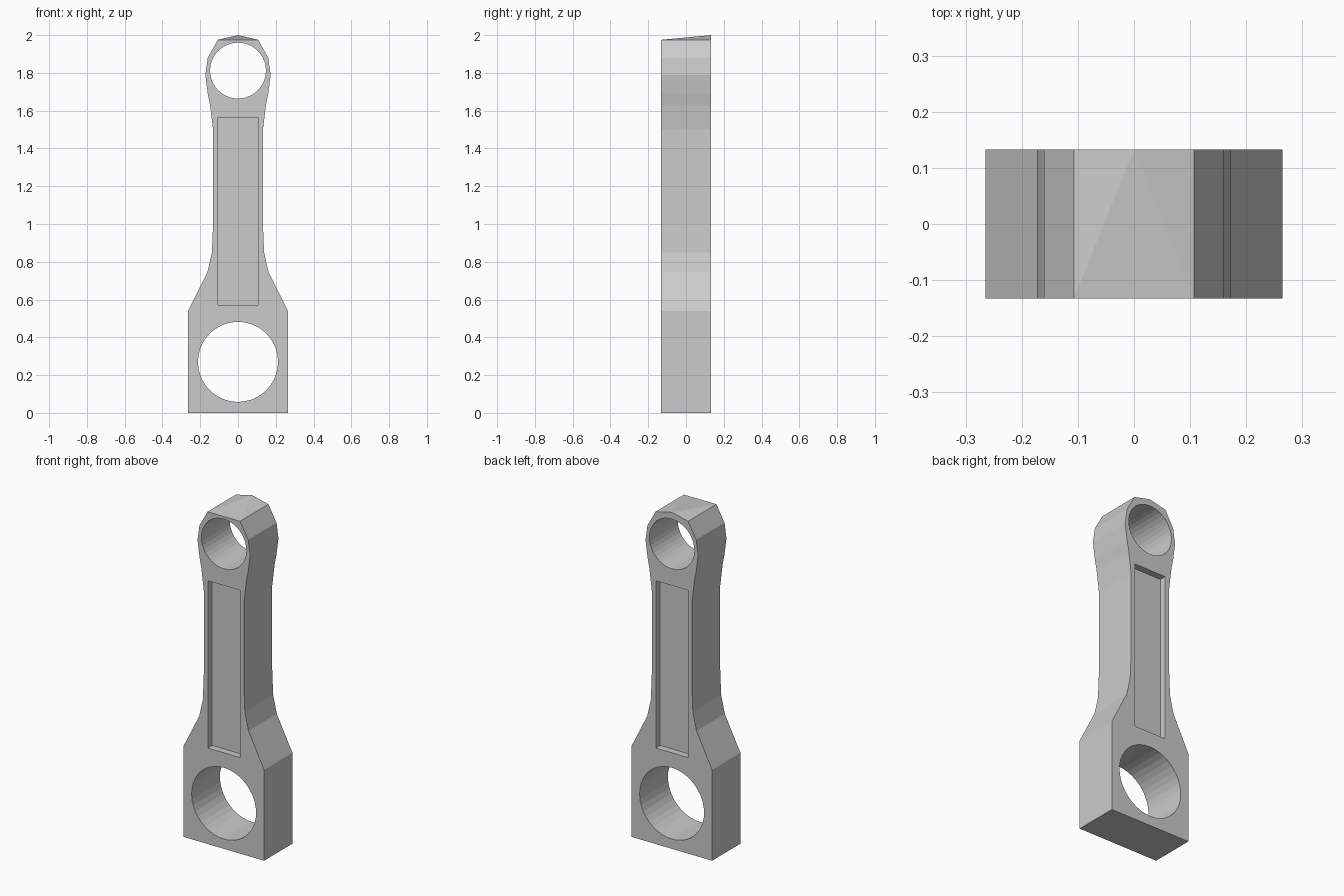
import bpy, bmesh, math

if "Cube" in bpy.data.objects:
    bpy.data.objects.remove(bpy.data.objects["Cube"])

HALF = 0.133          # half thickness of the rod
POCKET_DEPTH = 0.04

# Right-hand half of the outline (x, z), bottom to top
half = [(0.265, 0), (0.265, 0.54), (0.162, 0.745), (0.138, 0.85), (0.132, 1.0),
        (0.132, 1.5), (0.148, 1.63), (0.16, 1.69), (0.173, 1.79), (0.16, 1.88),
        (0.107, 1.975)]
left = [(-x, z) for x, z in reversed(half)]

# Rod body: extruded outline, the top sloping up to a peak at the back
bm = bmesh.new()
n = len(half)
front = [bm.verts.new((x, -HALF, z)) for x, z in half + left]
back = [bm.verts.new((x, HALF, z)) for x, z in half + left]
peak = bm.verts.new((0, HALF, 2.0))
bm.faces.new(front)
bm.faces.new(back[:n] + [peak] + back[n:])
for i in range(2 * n):
    if i != n - 1:
        j = (i + 1) % (2 * n)
        bm.faces.new((front[i], front[j], back[j], back[i]))
bm.faces.new((front[n - 1], front[n], peak))
bm.faces.new((front[n - 1], peak, back[n - 1]))
bm.faces.new((front[n], back[n], peak))
bmesh.ops.recalc_face_normals(bm, faces=bm.faces)
mesh = bpy.data.meshes.new("connecting_rod")
bm.to_mesh(mesh)
bm.free()
rod = bpy.data.objects.new("connecting_rod", mesh)
bpy.context.collection.objects.link(rod)


def cut(name):
    """Subtract the active object from the rod, then delete it."""
    cutter = bpy.context.object
    cutter.name = name
    cutter.hide_render = True
    mod = rod.modifiers.new(name, 'BOOLEAN')
    mod.operation = 'DIFFERENCE'
    mod.solver = 'EXACT'
    mod.object = cutter
    bpy.context.view_layer.objects.active = rod
    bpy.ops.object.modifier_apply(modifier=name)
    bpy.data.objects.remove(cutter)


# Crank and pin bores
for name, radius, z in (("big_bore", 0.212, 0.27), ("small_bore", 0.148, 1.812)):
    bpy.ops.mesh.primitive_cylinder_add(vertices=40, radius=radius, depth=1,
                                        location=(0, 0, z),
                                        rotation=(math.pi / 2, 0, 0))
    cut(name)

# Shallow pockets on the front and back of the shank
for side in (-1, 1):
    bpy.ops.mesh.primitive_cube_add(size=1, location=(0, side * HALF, 1.068))
    bpy.context.object.scale = (0.21, 2 * POCKET_DEPTH, 0.994)
    bpy.context.view_layer.update()
    cut("pocket")
